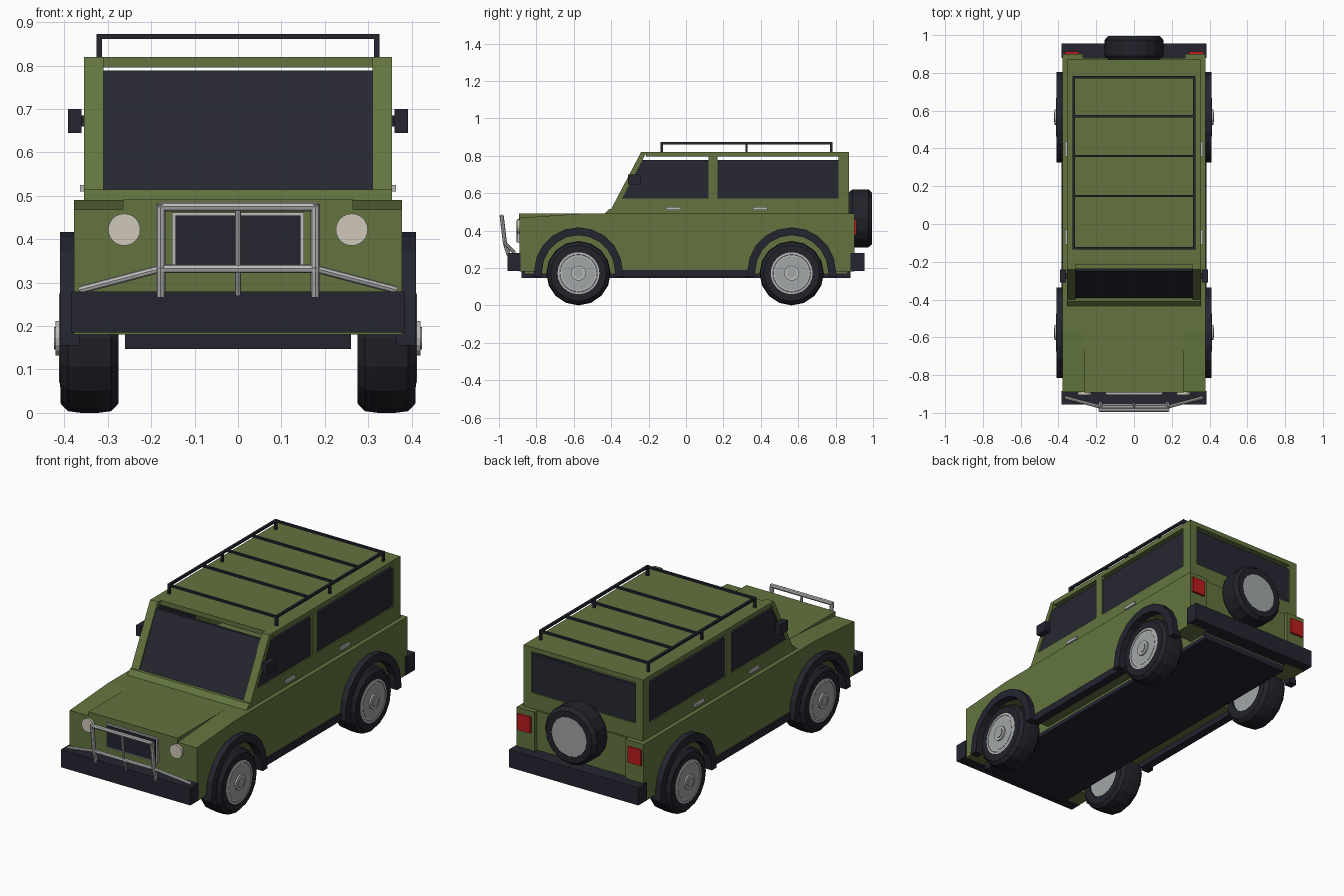
import bpy, bmesh
from math import sin, cos, pi
from mathutils import Vector

if "Cube" in bpy.data.objects:
    bpy.data.objects.remove(bpy.data.objects["Cube"])


def material(name, *rgb):
    m = bpy.data.materials.new(name)
    m.use_nodes = True
    m.diffuse_color = (*rgb, 1)
    m.node_tree.nodes["Principled BSDF"].inputs["Base Color"].default_value = (*rgb, 1)
    return m


GREEN = material("olive paint", .125, .175, .05)
DARK = material("dark trim", .018, .018, .03)
GLASS = material("tinted glass", .02, .02, .032)
RUBBER = material("tyre rubber", .016, .016, .024)
CHROME = material("chrome", .5, .5, .5)
RIM = material("rim grey", .36, .38, .38)
LAMP = material("lamp cream", .62, .58, .48)
RED = material("tail red", .5, .012, .012)


def finish(name, bm, mat, smooth=False):
    bmesh.ops.recalc_face_normals(bm, faces=bm.faces)
    me = bpy.data.meshes.new(name)
    bm.to_mesh(me)
    bm.free()
    me.materials.append(mat)
    ob = bpy.data.objects.new(name, me)
    bpy.context.collection.objects.link(ob)
    for p in me.polygons:
        p.use_smooth = smooth
    return ob


def prism(name, mat, x0, x1, pts):
    """Extrude a (y, z) outline from x0 to x1."""
    bm = bmesh.new()
    a, b = ([bm.verts.new((x, y, z)) for y, z in pts] for x in (x0, x1))
    bm.faces.new(a)
    bm.faces.new(b)
    for i in range(len(pts)):
        j = (i + 1) % len(pts)
        bm.faces.new((a[i], a[j], b[j], b[i]))
    return finish(name, bm, mat)


def box(name, mat, x0, x1, y0, y1, z0, z1):
    return prism(name, mat, x0, x1, [(y0, z0), (y1, z0), (y1, z1), (y0, z1)])


def tube(name, mat, path, r=.009, sides=8):
    """Straight round bars joining the points of a path."""
    bm = bmesh.new()
    for p, q in zip(path, path[1:]):
        p, q = Vector(p), Vector(q)
        d = q - p
        mtx = d.to_track_quat('Z', 'Y').to_matrix().to_4x4()
        mtx.translation = (p + q) / 2
        bmesh.ops.create_cone(bm, cap_ends=True, segments=sides, radius1=r,
                              radius2=r, depth=d.length + r, matrix=mtx)
    return finish(name, bm, mat)


def lathe(name, mat, profile, origin, axis, sides=16):
    """Spin a closed (radius, offset) profile about an axis through origin."""
    bm = bmesh.new()
    axis = Vector(axis)
    u, w = axis.orthogonal().normalized(), None
    w = axis.cross(u)
    rings = []
    for k in range(sides):
        t = 2 * pi * k / sides
        rad = u * cos(t) + w * sin(t)
        rings.append([bm.verts.new(Vector(origin) + rad * r + axis * o) for r, o in profile])
    n = len(profile)
    for k in range(sides):
        a, b = rings[k], rings[(k + 1) % sides]
        for i in range(n):
            j = (i + 1) % n
            bm.faces.new((a[i], a[j], b[j], b[i]))
    bmesh.ops.remove_doubles(bm, verts=bm.verts, dist=1e-5)
    return finish(name, bm, mat)


def disc(name, mat, r, o0, o1, origin, axis, sides=24):
    return lathe(name, mat, [(0, o0), (r, o0), (r, o1), (0, o1)], origin, axis, sides)


def arc(cy, r, start, end, n=10, cz=.18):
    return [(cy + r * cos(start + (end - start) * i / n),
             cz + r * sin(start + (end - start) * i / n)) for i in range(n + 1)]


FRONT, REAR = -.575, .565

# Lower body with wheel arches cut into its outline
outline = [(-.89, .18)] + arc(FRONT, .2, pi, 0) + arc(REAR, .2, pi, 0)
outline += [(.88, .18), (.88, .49), (-.57, .49), (-.89, .468)]
prism("lower_body", GREEN, -.378, .378, outline)
box("inner_tub", GREEN, -.26, .26, -.86, .86, .17, .45)
box("bonnet", GREEN, -.265, .265, -.892, -.5, .4, .491)
box("chassis", DARK, -.26, .26, -.88, .88, .147, .18)
prism("cowl", GREEN, -.355, .355, [(-.435, .49), (-.41, .515), (-.36, .515), (-.36, .49)])
box("front_bumper", DARK, -.385, .385, -.955, -.885, .185, .28)
box("rear_bumper", DARK, -.385, .385, .88, .955, .185, .28)

# Cabin
box("roof", GREEN, -.355, .355, -.215, .872, .795, .82)
box("tailgate", GREEN, -.355, .355, .84, .872, .49, .575)
prism("windscreen", GLASS, -.312, .312,
      [(-.392, .515), (-.25, .788), (-.235, .788), (-.377, .515)])
box("rear_window", GLASS, -.312, .312, .848, .864, .575, .778)

for s, side in ((1, "left"), (-1, "right")):
    prism(side + "_belt", GREEN, s * .325, s * .355,
          [(-.41, .49), (-.4, .515), (-.371, .57), (.872, .57), (.872, .49)])
    prism(side + "_front_pillar", GREEN, s * .31, s * .355,
          [(-.4, .515), (-.24, .82), (-.21, .82), (-.372, .515)])
    box(side + "_middle_pillar", GREEN, s * .325, s * .355, .12, .168, .57, .8)
    box(side + "_rear_pillar", GREEN, s * .31, s * .355, .815, .872, .49, .8)
    prism(side + "_front_window", GLASS, s * .335, s * .348,
          [(-.357, .57), (-.245, .778), (.12, .778), (.12, .57)])
    box(side + "_rear_window", GLASS, s * .335, s * .348, .168, .815, .57, .778)
    box(side + "_mirror", DARK, s * .36, s * .391, -.31, -.24, .645, .7)
    box(side + "_mirror_arm", DARK, s * .34, s * .362, -.29, -.26, .66, .685)
    for label, y in (("front", -.068), ("rear", .397)):
        box(f"{side}_{label}_handle", CHROME, s * .35, s * .364, y - .04, y + .04, .51, .525)

    # Sills, arch flares and wheels
    box(side + "_sill", DARK, s * .34, s * .385, -.36, .35, .152, .19)
    for label, y in (("front", FRONT), ("rear", REAR)):
        flare = [(y + .24, .155)] + arc(y, .237, 0, pi) + [(y - .24, .155), (y - .2, .155)]
        flare += arc(y, .195, pi, 0) + [(y + .2, .155)]
        prism(f"{side}_{label}_flare", DARK, s * .365, s * .41, flare)
        hub, out = (s * .342, y, .172), (s, 0, 0)
        lathe(f"{side}_{label}_tyre", RUBBER,
              [(.108, -.067), (.15, -.067), (.168, -.05), (.172, -.02), (.172, .02),
               (.168, .05), (.15, .067), (.108, .067)], hub, out)
        lathe(f"{side}_{label}_rim", RIM,
              [(0, -.06), (.11, -.06), (.112, .066), (.1, .07), (.08, .045), (0, .045)],
              hub, out, 24)
        disc(f"{side}_{label}_rim_ring", CHROME, .112, .058, .068, hub, out).data.transform
        disc(f"{side}_{label}_rim_face", RIM, .09, .066, .0695, hub, out)
        disc(f"{side}_{label}_hub", CHROME, .04, .04, .078, hub, out, 16)
        disc(f"{side}_{label}_hub_cap", RIM, .026, .07, .082, hub, out, 16)

    # Lamps
    disc(side + "_headlamp", LAMP, .037, 0, .016, (s * .262, -.888, .422), (0, -1, 0))
    box(side + "_rear_corner", GREEN, s * .27, s * .378, .87, .9, .18, .49)
    box(side + "_tail_lamp", RED, s * .29, s * .368, .89, .912, .375, .46)

# Grille
box("grille_surround", CHROME, -.152, .152, -.902, -.885, .333, .461)
box("grille", DARK, -.144, .144, -.906, -.89, .34, .454)

# Bull bar, leaning forward
TOP, MID, LOW = (-.985, .475), (-.968, .332), (-.95, .275)
tube("bull_bar_frame", CHROME, [(-.178, *LOW), (-.178, *MID), (-.178, *TOP),
                                (.178, *TOP), (.178, *MID), (.178, *LOW)], .011)
tube("bull_bar_crossbar", CHROME, [(-.178, *MID), (.178, *MID)], .01)
tube("bull_bar_centre", CHROME, [(0, *LOW), (0, *MID), (0, *TOP)], .007)
for s, side in ((1, "left"), (-1, "right")):
    tube(side + "_bull_bar_wing", CHROME, [(s * .178, *MID), (s * .36, -.92, .284)], .009)

# Spare wheel
spare, back = (0, .935, .465), (0, 1, 0)
lathe("spare_tyre", RUBBER, [(0, -.065), (.14, -.065), (.155, -.045), (.155, .04),
                             (.138, .06), (.105, .06), (.105, .05), (0, .05)], spare, back)
disc("spare_cover", RIM, .105, .045, .058, spare, back)

# Roof rack
for s, side in ((1, "left"), (-1, "right")):
    box(side + "_rack_rail", DARK, s * .313, s * .326, -.135, .783, .861, .873)
    for i, y in enumerate((-.129, .323, .777)):
        box(f"{side}_rack_post_{i + 1}", DARK, s * .313, s * .326, y - .006, y + .006, .815, .865)
for i, y in enumerate((-.129, .148, .36, .57, .777)):
    box(f"rack_bar_{i + 1}", DARK, -.32, .32, y - .006, y + .006, .861, .872)
